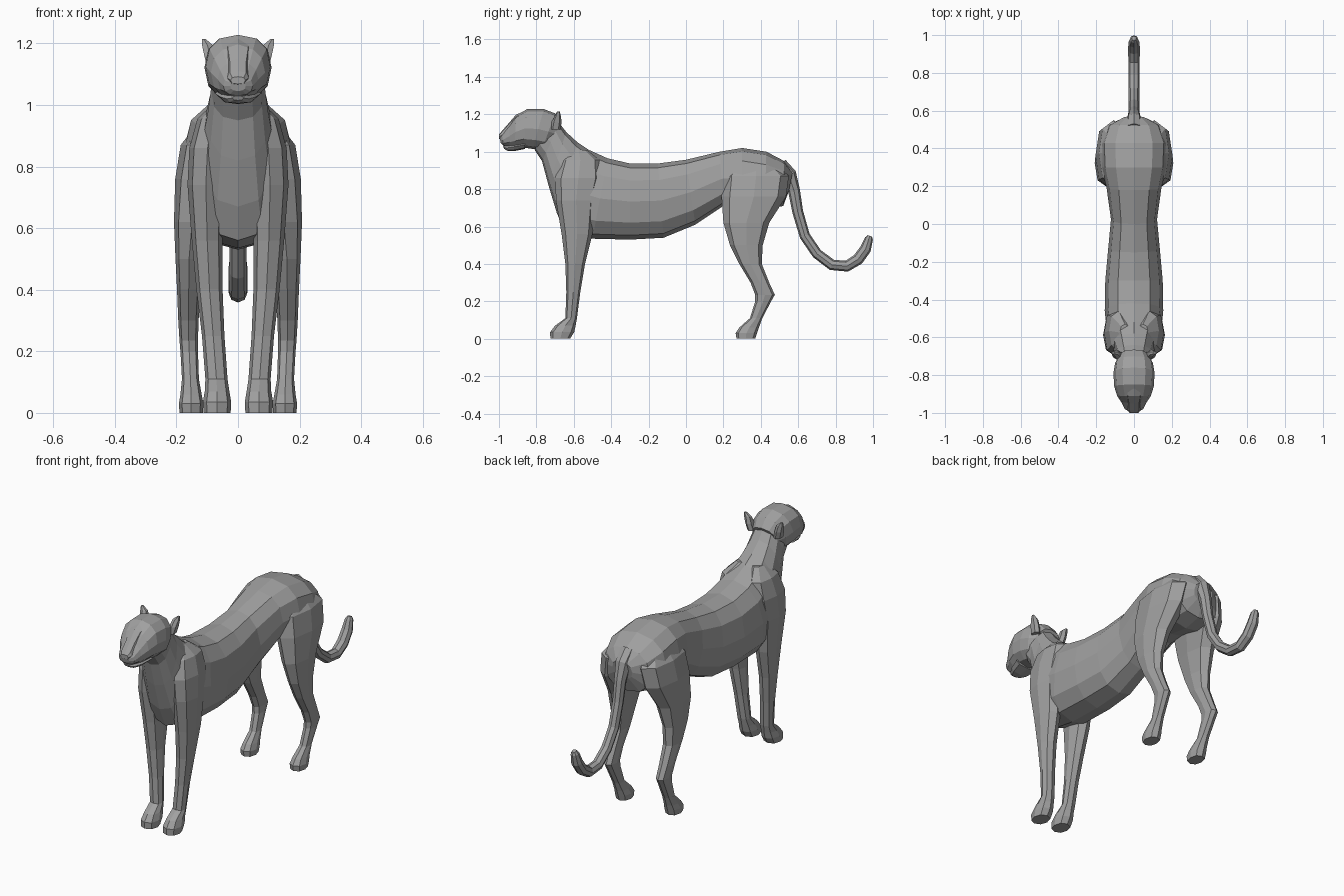
import bpy, bmesh, math
from mathutils import Vector

# Dark grey coat
coat = bpy.data.materials.new("grey_coat")
coat.diffuse_color = (0.35, 0.35, 0.35, 1)


def loft(name, rings, sides=10, power=0.85, mirror=False):
    """Skin closed rings; each ring is (y, z) of one end, (y, z) of the other, x min, x max."""
    bm = bmesh.new()
    loops = []
    for ay, az, by, bz, x0, x1 in rings:
        loop = []
        for i in range(sides):
            a = 2 * math.pi * i / sides
            c, s = [math.copysign(abs(v) ** power, v) if abs(v) > 1e-6 else 0.0
                    for v in (math.cos(a), math.sin(a))]
            t = (1 - c) / 2
            loop.append(bm.verts.new(((x0 + x1) / 2 + s * (x1 - x0) / 2,
                                      ay + (by - ay) * t, az + (bz - az) * t)))
        loops.append(loop)
    for p, q in zip(loops, loops[1:]):
        for i in range(sides):
            j = (i + 1) % sides
            bm.faces.new((p[i], p[j], q[j], q[i]))
    bm.faces.new(loops[0])
    bm.faces.new(loops[-1])
    bmesh.ops.recalc_face_normals(bm, faces=bm.faces)
    mesh = bpy.data.meshes.new(name)
    bm.to_mesh(mesh)
    bm.free()
    mesh.materials.append(coat)
    obj = bpy.data.objects.new(name, mesh)
    bpy.context.collection.objects.link(obj)
    if mirror:
        obj.modifiers.new("mirror", 'MIRROR')
    return obj


def body(rows):
    return [(ty, tz, by, bz, -w, w) for ty, tz, by, bz, w in rows]


def limb(rows):
    return [(y0, z, y1, z, x0, x1) for z, y0, y1, x0, x1 in rows]


# Torso and neck, rump to throat: top point, bottom point, half width
loft("torso_and_neck", body([
    (0.57, 0.89, 0.55, 0.79, 0.06),
    (0.525, 0.95, 0.52, 0.71, 0.142),
    (0.43, 1.0, 0.42, 0.69, 0.178),
    (0.30, 1.02, 0.30, 0.71, 0.172),
    (0.18, 1.0, 0.20, 0.71, 0.145),
    (0.0, 0.957, 0.05, 0.61, 0.122),
    (-0.15, 0.937, -0.12, 0.54, 0.137),
    (-0.30, 0.937, -0.30, 0.53, 0.152),
    (-0.42, 0.965, -0.50, 0.535, 0.155),
    (-0.52, 1.01, -0.64, 0.56, 0.142),
    (-0.58, 1.05, -0.69, 0.67, 0.12),
    (-0.64, 1.105, -0.735, 0.82, 0.10),
    (-0.675, 1.15, -0.77, 0.95, 0.088),
    (-0.72, 1.19, -0.81, 1.01, 0.085)]), 12)

# Head, nape to nose
loft("head", body([
    (-0.665, 1.16, -0.73, 1.03, 0.075),
    (-0.70, 1.205, -0.77, 1.01, 0.10),
    (-0.76, 1.228, -0.82, 1.015, 0.109),
    (-0.85, 1.228, -0.87, 1.022, 0.105),
    (-0.91, 1.19, -0.915, 1.02, 0.088),
    (-0.945, 1.14, -0.945, 1.025, 0.066),
    (-0.985, 1.095, -0.975, 1.03, 0.048),
    (-0.998, 1.08, -0.99, 1.045, 0.025)]), 12)

# Lower jaw
loft("jaw", body([
    (-0.86, 1.06, -0.86, 1.015, 0.075),
    (-0.92, 1.05, -0.92, 1.003, 0.058),
    (-0.96, 1.035, -0.955, 1.005, 0.036),
    (-0.978, 1.03, -0.972, 1.015, 0.018)]), 8)

# Bridge of the nose, brow to nose pad
loft("nose_bridge", body([
    (-0.86, 1.22, -0.86, 1.12, 0.045),
    (-0.91, 1.197, -0.91, 1.10, 0.042),
    (-0.95, 1.15, -0.95, 1.08, 0.034),
    (-0.985, 1.11, -0.985, 1.065, 0.034),
    (-1.0, 1.092, -1.0, 1.068, 0.024)]), 8, 0.7)

# Pointed ears
loft("ear", limb([
    (1.12, -0.725, -0.67, 0.06, 0.102),
    (1.16, -0.718, -0.665, 0.07, 0.112),
    (1.195, -0.70, -0.67, 0.08, 0.119),
    (1.214, -0.69, -0.675, 0.104, 0.118)]), 6, mirror=True)

# Front legs with shoulders: height, front, back, inner x, outer x
loft("front_leg", limb([
    (1.01, -0.62, -0.53, 0.02, 0.075),
    (0.955, -0.67, -0.46, 0.03, 0.132),
    (0.86, -0.70, -0.45, 0.04, 0.158),
    (0.74, -0.695, -0.48, 0.045, 0.164),
    (0.56, -0.665, -0.50, 0.05, 0.15),
    (0.40, -0.645, -0.54, 0.05, 0.135),
    (0.25, -0.64, -0.565, 0.044, 0.117),
    (0.11, -0.645, -0.583, 0.034, 0.106),
    (0.07, -0.70, -0.59, 0.028, 0.108),
    (0.035, -0.727, -0.598, 0.022, 0.114),
    (0.0, -0.725, -0.62, 0.024, 0.112)]), 8, 0.88, True)

# Hind legs
loft("hind_leg", limb([
    (0.95, 0.29, 0.46, 0.03, 0.125),
    (0.87, 0.20, 0.55, 0.03, 0.186),
    (0.76, 0.19, 0.535, 0.05, 0.204),
    (0.62, 0.20, 0.445, 0.09, 0.208),
    (0.50, 0.235, 0.41, 0.115, 0.203),
    (0.40, 0.285, 0.405, 0.122, 0.198),
    (0.30, 0.345, 0.445, 0.128, 0.194),
    (0.235, 0.37, 0.475, 0.13, 0.19),
    (0.20, 0.37, 0.455, 0.13, 0.187),
    (0.11, 0.342, 0.408, 0.127, 0.182),
    (0.06, 0.285, 0.39, 0.118, 0.187),
    (0.03, 0.265, 0.38, 0.112, 0.192),
    (0.0, 0.27, 0.37, 0.114, 0.19)]), 8, 0.85, True)

# Tail: rings set square to a curved path
path = [(0.50, 0.925), (0.55, 0.875), (0.578, 0.79), (0.597, 0.68), (0.635, 0.55), (0.70, 0.455),
        (0.78, 0.395), (0.86, 0.388), (0.92, 0.425), (0.96, 0.48), (0.978, 0.535), (0.983, 0.55)]
radii = [0.045, 0.042, 0.032, 0.029, 0.028, 0.028, 0.029, 0.03, 0.031, 0.03, 0.022, 0.012]
rings = []
for i, (p, r) in enumerate(zip(path, radii)):
    d = (Vector(path[min(i + 1, len(path) - 1)]) - Vector(path[max(i - 1, 0)])).normalized()
    n = Vector((-d.y, d.x)) * r
    rings.append((p[0] + n.x, p[1] + n.y, p[0] - n.x, p[1] - n.y, -r, r))
loft("tail", rings, 8, 1.0)
